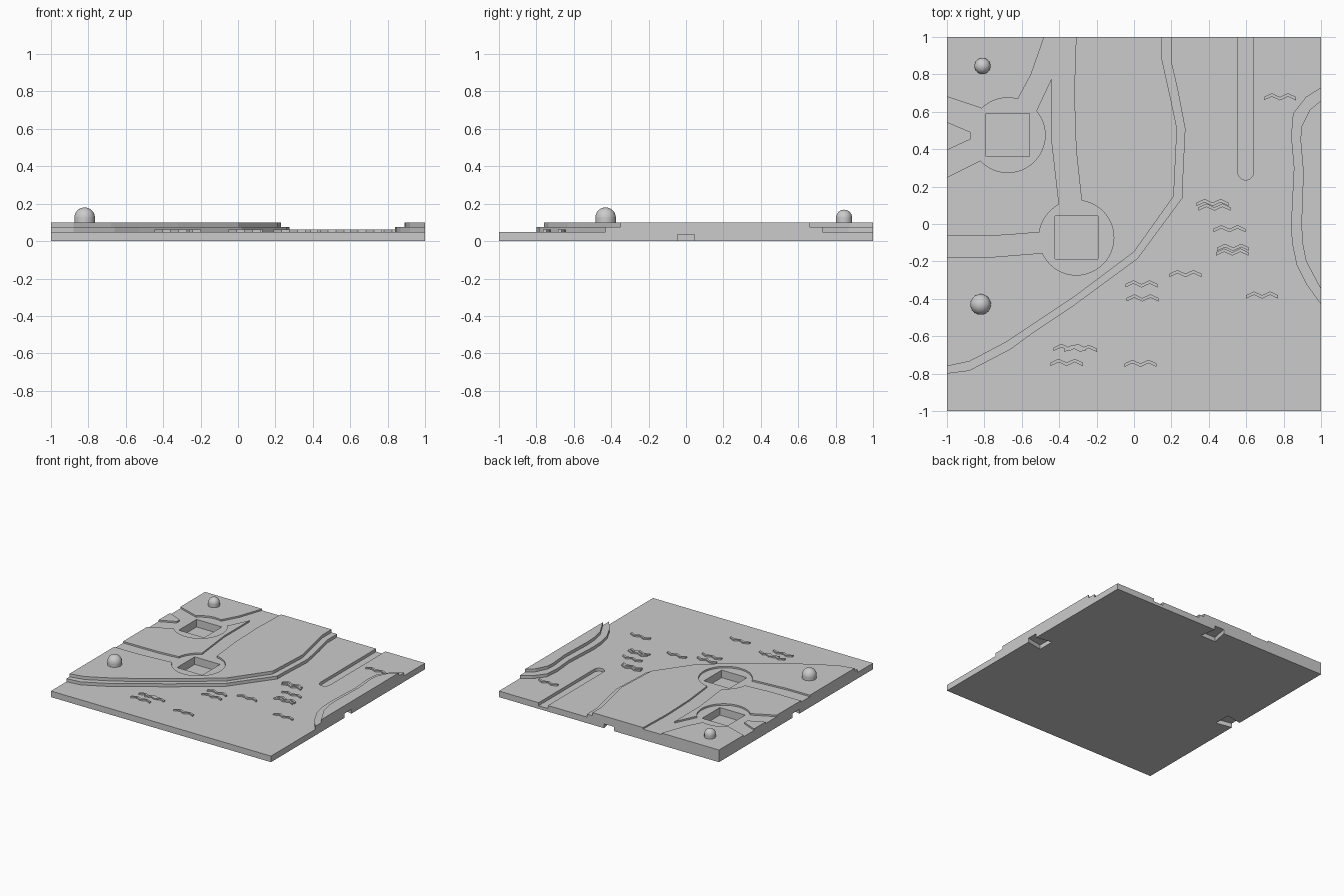
import bpy
import bmesh
from math import pi, sin, cos

cube = bpy.data.objects.get("Cube")
if cube:
    bpy.data.objects.remove(cube, do_unlink=True)

GREY = (0.6, 0.6, 0.6, 1)
stone = bpy.data.materials.new("plain grey")
stone.use_nodes = True
stone.diffuse_color = GREY
stone.node_tree.nodes["Principled BSDF"].inputs["Base Color"].default_value = GREY

WATER, SHORE, LAND, ROAD = 0.05, 0.075, 0.1, 0.087
ABOVE, OUT = 0.2, 1.1


def finish(bm, name):
    bmesh.ops.recalc_face_normals(bm, faces=bm.faces)
    mesh = bpy.data.meshes.new(name)
    bm.to_mesh(mesh)
    bm.free()
    mesh.materials.append(stone)
    obj = bpy.data.objects.new(name, mesh)
    bpy.context.collection.objects.link(obj)
    return obj


def add_prism(bm, outline, low, high):
    face = bm.faces.new([bm.verts.new((x, y, low)) for x, y in outline])
    grown = bmesh.ops.extrude_face_region(bm, geom=[face])["geom"]
    top = [v for v in grown if isinstance(v, bmesh.types.BMVert)]
    bmesh.ops.translate(bm, verts=top, vec=(0, 0, high - low))


def prism(name, outline, low, high):
    bm = bmesh.new()
    add_prism(bm, outline, low, high)
    return finish(bm, name)


def select_only(obj):
    bpy.ops.object.select_all(action='DESELECT')
    obj.select_set(True)
    bpy.context.view_layer.objects.active = obj


def carve(outline, low, high=ABOVE):
    """Cut a prism out of the board."""
    cutter = prism("cutter", outline, low, high)
    cutter.hide_render = True
    mod = board.modifiers.new("carve", 'BOOLEAN')
    mod.operation, mod.solver, mod.object = 'DIFFERENCE', 'EXACT', cutter
    select_only(board)
    bpy.ops.object.modifier_apply(modifier=mod.name)
    bpy.data.objects.remove(cutter, do_unlink=True)


def rectangle(x, y, w, h):
    return [(x - w, y - h), (x + w, y - h), (x + w, y + h), (x - w, y + h)]


def arc(x, y, r, start, end, steps):
    angles = [start + (end - start) * i / steps for i in range(steps + 1)]
    return [(x + r * cos(a), y + r * sin(a)) for a in angles]


def water_outline(left, right):
    """Region between the left bank and the right bank, past the board edge."""
    return ([(-OUT, left[0][1])] + left + [(left[-1][0], OUT), (OUT, OUT), (OUT, right[0][1])]
            + right + [(OUT, right[-1][1]), (OUT, -OUT), (-OUT, -OUT)])


# Board block
board = prism("terrain_board", rectangle(0, 0, 1, 1), 0, LAND)

# Water with a stepped bank
left_foot = [(-1, -.8), (-.88, -.785), (-.66, -.67), (-.53, -.575), (-.32, -.435), (.02, -.185),
             (.26, .14), (.26, .2), (.275, .51), (.235, .72), (.2, .87), (.2, 1)]
right_foot = [(1, .73), (.92, .68), (.85, .59), (.84, .47), (.855, .3), (.84, 0),
              (.845, -.1), (.87, -.22), (.92, -.32), (1, -.43)]
left_top = [(-1, -.76), (-.88, -.735), (-.68, -.63), (-.53, -.53), (-.32, -.39), (0, -.15),
            (.21, .145), (.215, .2), (.23, .51), (.19, .7), (.15, .88), (.15, 1)]
right_top = [(1, .66), (.94, .61), (.895, .52), (.89, .45), (.905, .28), (.895, 0),
             (.9, -.1), (.92, -.2), (1, -.35)]
carve(water_outline(left_top, right_top), SHORE)
carve(water_outline(left_foot, right_foot), WATER)

# Sunken channel in the water
carve([(.64, OUT), (.555, OUT)] + arc(.5975, .278, .0425, pi, 2 * pi, 16), WATER - 0.025)

# Sunken roads
north_road = [(-.4, .05), (-.4, .1), (-.44, .45), (-.44, .78), (-.52, .61), (-.6, .55),
              (-.65, .6), (-.62, .67), (-.55, .8), (-.48, 1), (-.45, OUT), (-.31, OUT),
              (-.31, 1), (-.32, .7), (-.31, .4), (-.28, .12), (-.28, .05)]
fork_road = [(-.7, .55), (-.82, .62), (-1, .68), (-OUT, .71), (-OUT, .59), (-1, .545),
             (-.87, .49), (-.87, .455), (-1, .395), (-OUT, .35), (-OUT, .2), (-1, .25),
             (-.82, .34), (-.7, .4)]
west_road = [(-.4, -.04), (-.51, -.045), (-.7, -.06), (-OUT, -.065), (-OUT, -.18),
             (-.8, -.18), (-.49, -.155), (-.4, -.15)]
for road in (north_road, fork_road, west_road):
    carve(road, ROAD)

# Round plazas with square sockets
for x, y in ((-.675, .475), (-.308, -.073)):
    carve(arc(x, y, .2, 0, 2 * pi, 48)[:-1], ROAD)
    carve(rectangle(x, y, .115, .115), 0.025)

# Dovetail connector slots underneath, on three sides
dovetail = [(OUT, -.045), (1, -.045), (.865, -.07), (.865, .07), (1, .045), (OUT, .045)]
for turn in range(3):
    c, s = cos(turn * pi / 2), sin(turn * pi / 2)
    carve([(c * x - s * y, s * x + c * y) for x, y in dovetail], -OUT, 0.035)

# Wave marks on the water
waves = bmesh.new()
for x, y in ((.78, .68), (.42, .115), (.43, .09), (.51, -.025), (.53, -.125), (.525, -.15),
             (.275, -.265), (.04, -.32), (.045, -.395), (.685, -.38), (-.36, -.74),
             (.035, -.745), (-.345, -.66), (-.285, -.665)):
    zigzag = [(x + (i - 2) * .043, y + (.01 if i % 2 else -.01)) for i in range(5)]
    upper = [(a, b + .009) for a, b in zigzag]
    lower = [(a, b - .009) for a, b in reversed(zigzag)]
    add_prism(waves, upper + lower, WATER - 0.003, WATER + 0.011)
finish(waves, "wave_marks")

# Domed pegs
for name, x, y, r in (("small_peg", -.81, .845, .043), ("large_peg", -.82, -.43, .055)):
    bm = bmesh.new()
    bmesh.ops.create_uvsphere(bm, u_segments=32, v_segments=16, radius=r)
    bmesh.ops.bisect_plane(bm, geom=bm.verts[:] + bm.edges[:] + bm.faces[:], plane_co=(0, 0, 0),
                           plane_no=(0, 0, -1), clear_outer=True)
    rim = [e for e in bm.edges if e.is_boundary]
    skirt = bmesh.ops.extrude_edge_only(bm, edges=rim)["geom"]
    bmesh.ops.translate(bm, verts=[v for v in skirt if isinstance(v, bmesh.types.BMVert)],
                        vec=(0, 0, -0.03))
    peg = finish(bm, name)
    peg.location = (x, y, LAND + 0.025)
    select_only(peg)
    bpy.ops.object.shade_smooth_by_angle()
